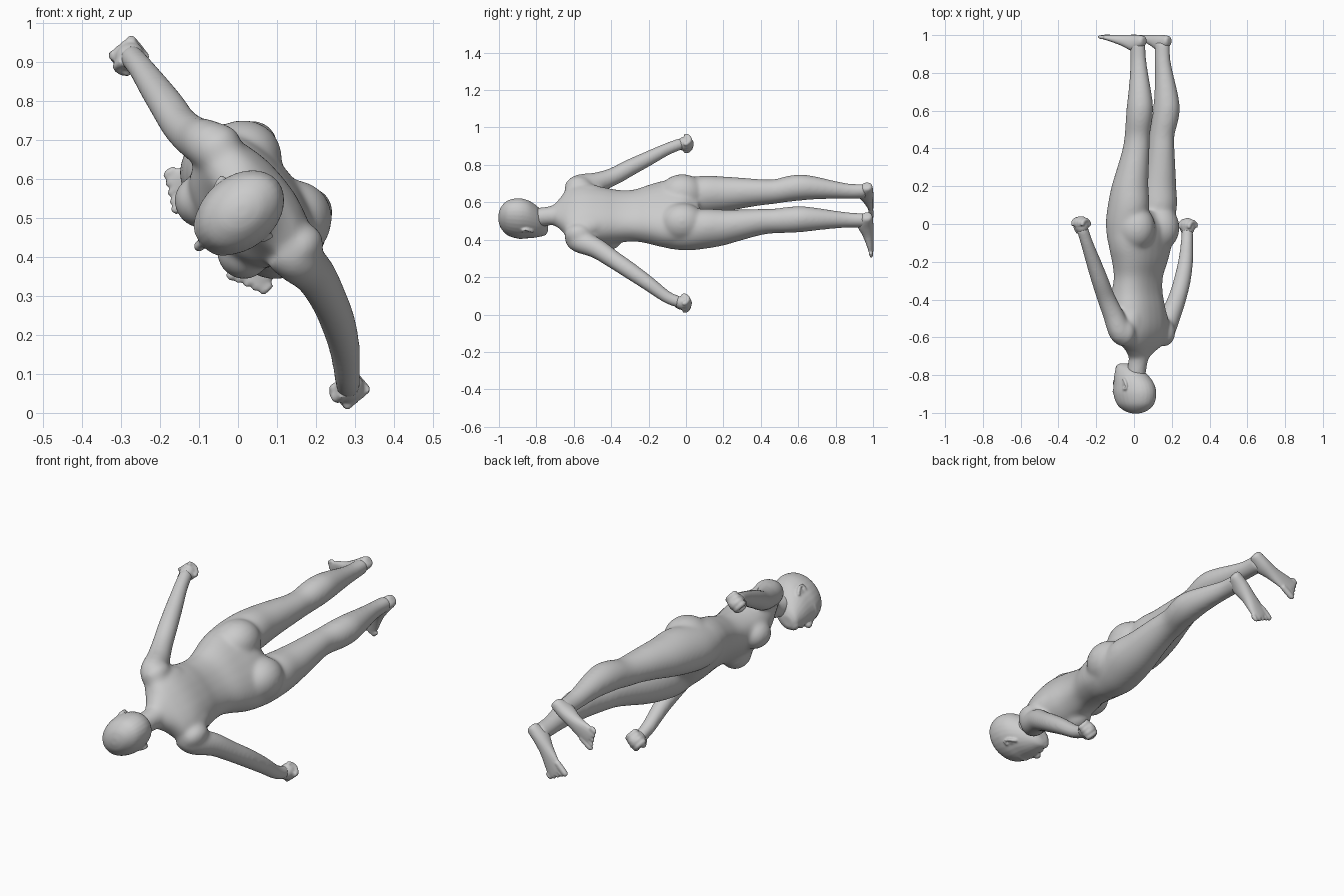
import bpy, bmesh, math
from mathutils import Vector, Matrix

# Body frame: a = towards right hand, f = towards face, y = along body (head at -y)
A = Vector((-0.64, 0, 0.77))
F = Vector((-0.77, 0, -0.64))
Y = Vector((0, 1, 0))
ORIGIN = Vector((0, 0, 0.51))
SIDES = 28
SHRINK = 0.00017   # grows radii to make up for smoothing
bm = bmesh.new()


def P(a, f, y):
    return ORIGIN + A * a + F * f + Y * y


def sgnpow(v, e):
    return math.copysign(abs(v) ** e, v)


def catmull(p, steps=4):
    # smooth interpolation of tuples of numbers
    out = []
    for i in range(len(p) - 1):
        p0, p1, p2, p3 = p[max(i - 1, 0)], p[i], p[i + 1], p[min(i + 2, len(p) - 1)]
        for s in range(steps):
            t = s / steps
            out.append([0.5 * (2 * b + (c - a) * t + (2 * a - 5 * b + 4 * c - d) * t * t
                               + (3 * b - a - 3 * c + d) * t ** 3)
                        for a, b, c, d in zip(p0, p1, p2, p3)])
    return out + [list(p[-1])]


def loft(rings, n=2.0):
    # rings: (centre, half axis u, half axis v)
    loops = []
    for c, u, v in rings:
        loop = []
        for i in range(SIDES):
            t = math.tau * i / SIDES
            loop.append(bm.verts.new(c + u * sgnpow(math.cos(t), 2 / n) + v * sgnpow(math.sin(t), 2 / n)))
        loops.append(loop)
    faces = [bm.faces.new(loops[0][::-1]), bm.faces.new(loops[-1])]
    for l0, l1 in zip(loops, loops[1:]):
        for i in range(SIDES):
            j = (i + 1) % SIDES
            faces.append(bm.faces.new((l0[i], l0[j], l1[j], l1[i])))
    bmesh.ops.recalc_face_normals(bm, faces=faces)


def body_loft(sections, n=2.0, side=1, k=0.0):
    # sections: (y, a, f, half width, half depth)
    loft([(P(side * a, f, y), A * (ra + k / ra), F * (rf + k / rf))
          for y, a, f, ra, rf in catmull(sections)], n)


def tube(points, k=0.0):
    # points: (x, y, z, radius) in world space
    pts = catmull(points)
    pos = [Vector(p[:3]) for p in pts]
    rings = []
    for i, p in enumerate(pts):
        d = (pos[min(i + 1, len(pos) - 1)] - pos[max(i - 1, 0)]).normalized()
        u = d.cross(F).normalized()
        r = p[3] + k / p[3]
        rings.append((pos[i], u * r, d.cross(u) * r))
    loft(rings)


def local_tube(points):
    tube([(*P(a, f, y), r) for a, f, y, r in points])


def ball(c, ra, rf, ry):
    m = Matrix((A * ra, F * rf, Y * ry)).transposed().to_4x4()
    new = bmesh.ops.create_uvsphere(bm, u_segments=20, v_segments=14, radius=1,
                                    matrix=Matrix.Translation(c) @ m)
    faces = {f for v in new["verts"] for f in v.link_faces}
    bmesh.ops.recalc_face_normals(bm, faces=list(faces))


def finish(name, voxel, iterations):
    # merge everything built so far into one smooth skin
    global bm
    me = bpy.data.meshes.new(name)
    bm.to_mesh(me)
    bm.free()
    bm = bmesh.new()
    ob = bpy.data.objects.new(name, me)
    bpy.context.collection.objects.link(ob)
    rm = ob.modifiers.new("skin", 'REMESH')
    rm.mode = 'VOXEL'
    rm.voxel_size = voxel
    rm.use_smooth_shade = True
    sm = ob.modifiers.new("blend", 'SMOOTH')
    sm.factor = 0.5
    sm.iterations = iterations


right_arm = [(-.03, -.59, .645, .056), (-.07, -.575, .685, .06), (-.11, -.48, .705, .052),
             (-.148, -.39, .737, .045), (-.18, -.30, .785, .042), (-.215, -.2, .835, .036),
             (-.25, -.1, .885, .028), (-.275, -.02, .915, .026)]
left_arm = [(.11, -.59, .425, .056), (.15, -.575, .395, .06), (.195, -.48, .355, .052),
            (.23, -.39, .295, .045), (.255, -.30, .235, .042), (.273, -.2, .165, .036),
            (.28, -.1, .092, .028), (.282, -.03, .065, .026)]

# Torso
body_loft([(.07, 0, -.06, .10, .06), (0, 0, -.05, .19, .112), (-.06, 0, -.045, .206, .122),
           (-.13, 0, -.042, .197, .118), (-.2, 0, -.04, .174, .11), (-.28, 0, -.03, .151, .1),
           (-.36, 0, -.022, .153, .106), (-.44, 0, -.025, .166, .116), (-.52, 0, -.035, .175, .113),
           (-.58, 0, -.05, .18, .092), (-.635, 0, -.053, .155, .07), (-.67, 0, -.046, .1, .057),
           (-.71, 0, -.033, .054, .048)], 2.4)
# Neck
body_loft([(-.64, 0, -.05, .06, .055), (-.70, 0, -.035, .05, .049), (-.76, 0, -.02, .047, .05),
           (-.82, 0, -.01, .047, .05)], k=SHRINK)
for s, arm in ((1, right_arm), (-1, left_arm)):
    # Breasts, shoulder blades, buttocks, shoulders
    ball(P(s * .085, .055, -.42), .07, .066, .08)
    ball(P(s * .09, -.085, -.53), .075, .05, .11)
    ball(P(s * .1, -.085, -.02), .105, .117, .125)
    ball(P(s * .165, -.066, -.575), .058, .067, .075)
    # Legs
    body_loft([(-.1, .11, -.03, .09, .09), (0, .114, -.04, .1, .11), (.1, .115, -.058, .1, .114),
               (.2, .115, -.068, .09, .1), (.3, .110, -.085, .077, .085), (.4, .103, -.1, .065, .072),
               (.47, .102, -.107, .061, .067), (.55, .108, -.124, .066, .07), (.62, .11, -.132, .065, .07),
               (.7, .108, -.13, .056, .06), (.8, .103, -.12, .042, .047), (.88, .1, -.112, .034, .04),
               (.965, .102, -.11, .031, .04)], side=s, k=SHRINK)
    tube(arm, SHRINK)
finish("body", 0.0065, 45)

# Head
body_loft([(-1.003, 0, -.012, .015, .02), (-.99, 0, -.012, .048, .065), (-.955, 0, -.01, .08, .108),
           (-.90, 0, -.006, .093, .126), (-.85, 0, 0, .089, .12), (-.81, 0, .015, .08, .103),
           (-.775, 0, .034, .065, .079), (-.75, 0, .055, .047, .053), (-.738, 0, .062, .024, .028)])
# Nose, lips, chin
local_tube([(0, .115, -.885, .008), (0, .122, -.862, .01), (0, .13, -.838, .014), (0, .114, -.826, .011)])
local_tube([(-.028, .1, -.797, .006), (0, .116, -.8, .01), (.028, .1, -.797, .006)])
ball(P(0, .092, -.762), .03, .026, .022)
for s in (1, -1):
    # Ears and brow ridge
    local_tube([(s * .084, .004, -.82, .007), (s * .09, -.008, -.825, .008), (s * .097, -.026, -.85, .007),
                (s * .097, -.024, -.872, .007), (s * .092, -.004, -.872, .007)])
    ball(P(s * .084, -.008, -.848), .01, .016, .022)
    local_tube([(s * .01, .115, -.882, .008), (s * .04, .104, -.888, .009), (s * .065, .078, -.88, .007)])
finish("head", 0.005, 7)

for s, arm in ((1, right_arm), (-1, left_arm)):
    # Feet: (f, a, y, half width, half thickness)
    foot = [(-.158, .103, .972, .016, .014), (-.145, .104, .967, .029, .03), (-.09, .108, .958, .035, .044),
            (-.03, .12, .971, .037, .031), (.03, .137, .983, .046, .019), (.07, .147, .989, .048, .013),
            (.085, .15, .99, .044, .011)]
    loft([(P(s * a, f, y), A * w, Y * h) for f, a, y, w, h in catmull(foot)], 2.2)
    # Toes
    for i in range(5):
        a, tip = .11 + .021 * i, .126 - .01 * i
        r = .014 if i == 0 else .0105
        local_tube([(s * (a - .004), .05, .988, r), (s * a, tip - .015, .99, r),
                    (s * a, tip, .992, r * .5)])
    # Fist with curled fingers and thumb
    c = Vector(arm[-1][:3]) + Vector((-.003 * s, .016, -.002))
    ball(c, .036, .04, .046)
    for i in range(4):
        k = c + F * (.03 - .02 * i)
        h = .004 * abs(i - 1)
        tube([(*(k + A * s * .028 - Y * .005), .012), (*(k + A * s * .027 + Y * (.02 - h)), .013),
              (*(k + Y * (.033 - h)), .013), (*(k - A * s * .025 + Y * (.016 - h)), .012),
              (*(k - A * s * .024 - Y * .008), .01)])
    tube([(*(c + F * .02 - Y * .04), .013), (*(c + F * .04 - Y * .01), .013),
          (*(c + F * .038 - A * s * .02 + Y * .015), .011)])
    tube([arm[-2], arm[-1]])
finish("hands_and_feet", 0.005, 7)
